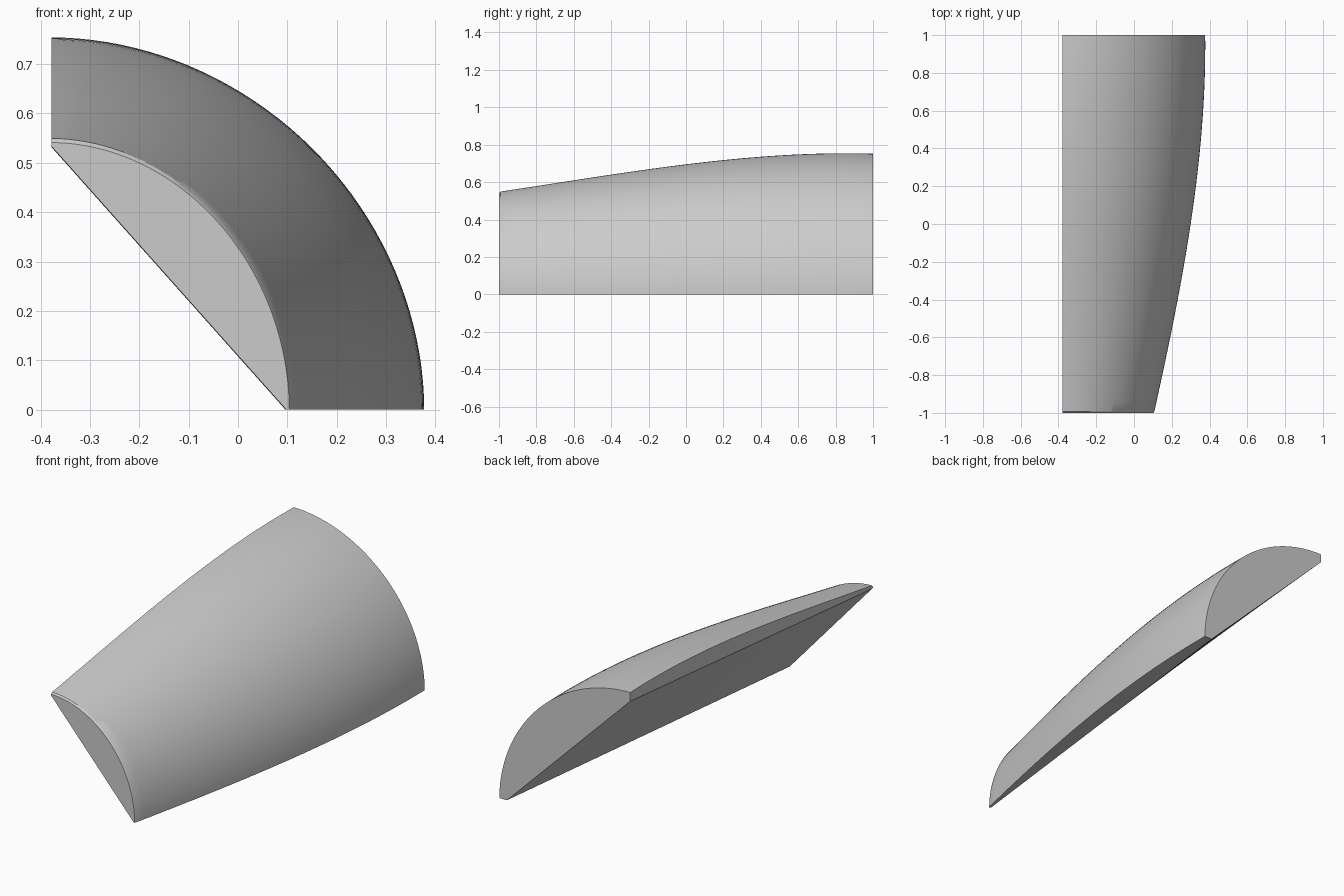
import bpy, bmesh, math

if "Cube" in bpy.data.objects:
    bpy.data.objects.remove(bpy.data.objects["Cube"])

X0 = -0.378          # inner side plane
ARC = 40             # segments around the curved skin
ROWS = 40            # sections along the length
POWER = 2 / 1.95     # slightly flattened ellipse


def fit(points, y):
    """Smooth curve through a few (y, value) points."""
    total = 0
    for i, (yi, v) in enumerate(points):
        for j, (yj, _) in enumerate(points):
            if i != j:
                v *= (y - yj) / (yi - yj)
        total += v
    return total


TOP = [(-1, 0.548), (0, 0.695), (0.6, 0.748), (1, 0.752)]
SIDE = [(-1, 0.106), (0, 0.300), (0.6, 0.366), (1, 0.377)]


def section(bm, y, shape_y, inset=0.0):
    """Curved outer edge plus a straight inner chord."""
    b = fit(TOP, shape_y) - inset
    a = fit(SIDE, shape_y) - X0 - inset * 0.3
    t = (shape_y + 1) / 2
    pts = []
    for i in range(ARC + 1):
        ang = math.pi / 2 * i / ARC
        c, s = max(math.cos(ang), 0), math.sin(ang)
        pts.append((X0 + a * (s ** POWER), b * (c ** POWER if c > 1e-9 else 0)))
    pts.append((0.095 + (0.333 - 0.095) * t + inset * 0.4, 0))
    pts.append((X0, 0.531 + (0.706 - 0.531) * t + inset * 0.4))
    return [bm.verts.new((x, y, z)) for x, z in pts]


# Tapered curved panel: loft the sections and cap both ends
bm = bmesh.new()
rings = [section(bm, -1, -1, 0.007)]
for r in range(ROWS + 1):
    y = -0.992 + 1.992 * r / ROWS
    rings.append(section(bm, y, y))
for r0, r1 in zip(rings, rings[1:]):
    n = len(r0)
    for i in range(n):
        j = (i + 1) % n
        bm.faces.new((r0[i], r0[j], r1[j], r1[i]))
bm.faces.new(rings[0])
bm.faces.new(rings[-1])
bmesh.ops.recalc_face_normals(bm, faces=bm.faces)

mesh = bpy.data.meshes.new("curved_panel")
bm.to_mesh(mesh)
bm.free()
panel = bpy.data.objects.new("curved_panel", mesh)
bpy.context.collection.objects.link(panel)

bpy.context.view_layer.objects.active = panel
panel.select_set(True)
bpy.ops.object.shade_smooth_by_angle(angle=math.radians(30))
